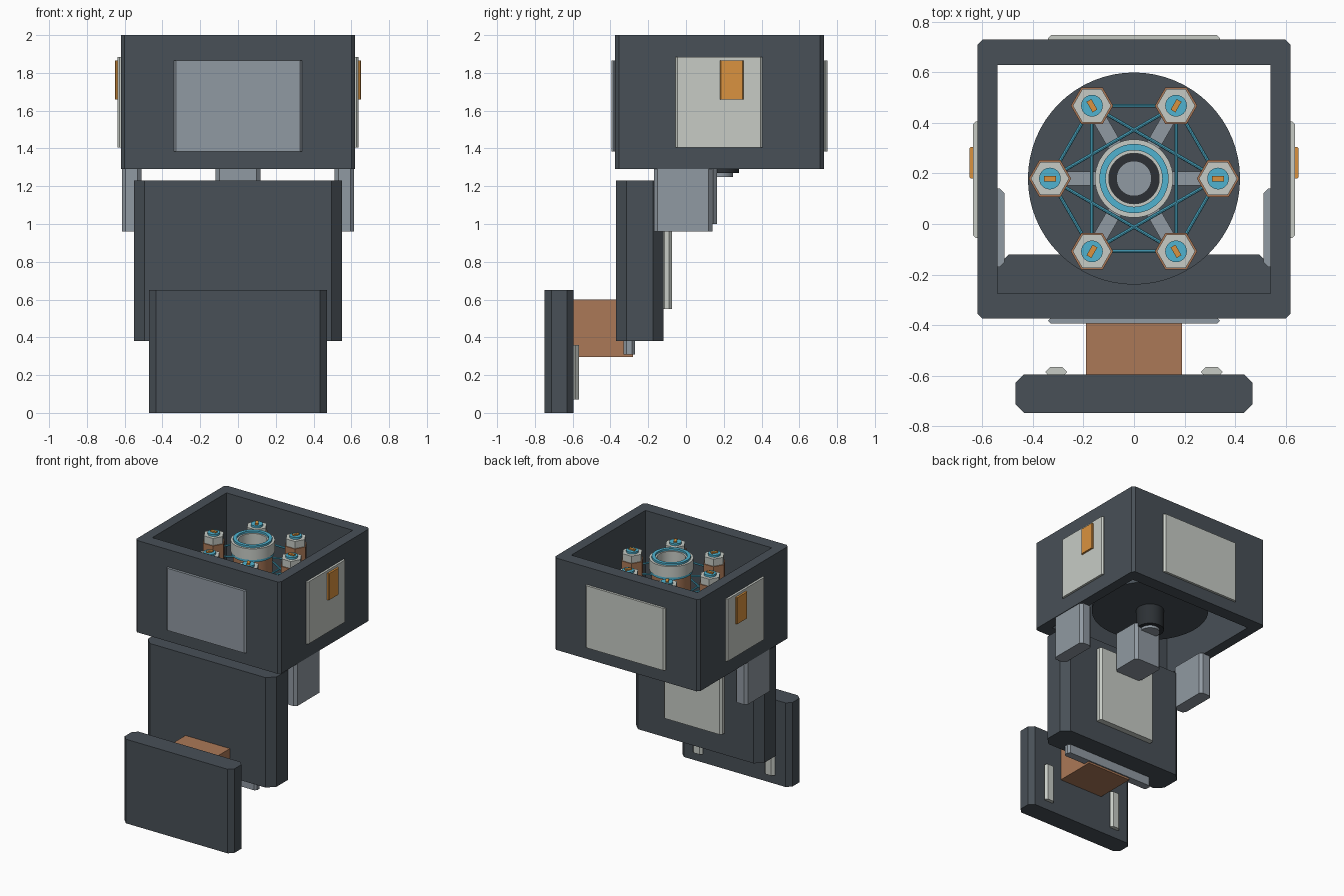
import bpy, bmesh, math
from mathutils import Vector, Matrix

if "Cube" in bpy.data.objects:
    bpy.data.objects.remove(bpy.data.objects["Cube"])


def mat(name, r, g, b):
    m = bpy.data.materials.new(name)
    m.diffuse_color = (r, g, b, 1)
    m.use_nodes = True
    m.node_tree.nodes["Principled BSDF"].inputs["Base Color"].default_value = m.diffuse_color
    return m


DARK = mat("slate", 0.065, 0.08, 0.095)
BLACK = mat("black", 0.025, 0.03, 0.035)
STEEL = mat("steel", 0.28, 0.32, 0.36)
PALE = mat("pale", 0.57, 0.6, 0.56)
COPPER = mat("copper", 0.41, 0.19, 0.095)
CYAN = mat("cyan", 0.08, 0.45, 0.63)
ORANGE = mat("orange", 0.7, 0.29, 0.05)


def rect(x0, x1, y0, y1, c):
    """Rectangle outline with chamfered corners."""
    return [(x0 + c, y0), (x1 - c, y0), (x1, y0 + c), (x1, y1 - c),
            (x1 - c, y1), (x0 + c, y1), (x0, y1 - c), (x0, y0 + c)]


def ngon(cx, cy, r, n):
    return [(cx + r * math.cos(math.tau * i / n), cy + r * math.sin(math.tau * i / n)) for i in range(n)]


def loft(name, loops, m, closed=False, smooth=False):
    """Skin a stack of (outline, z) loops; closed joins last loop to first."""
    bm = bmesh.new()
    rings = [[bm.verts.new((x, y, z)) for x, y in pts] for pts, z in loops]
    n = len(rings[0])
    for k in range(len(rings) if closed else len(rings) - 1):
        a, b = rings[k], rings[(k + 1) % len(rings)]
        for i in range(n):
            j = (i + 1) % n
            bm.faces.new((a[i], a[j], b[j], b[i]))
    if not closed:
        bm.faces.new(rings[0][::-1])
        bm.faces.new(rings[-1])
    bmesh.ops.remove_doubles(bm, verts=bm.verts, dist=1e-5)
    bmesh.ops.recalc_face_normals(bm, faces=bm.faces)
    me = bpy.data.meshes.new(name)
    bm.to_mesh(me)
    bm.free()
    ob = bpy.data.objects.new(name, me)
    bpy.context.collection.objects.link(ob)
    me.materials.append(m)
    if smooth:
        bpy.ops.object.select_all(action='DESELECT')
        ob.select_set(True)
        bpy.context.view_layer.objects.active = ob
        bpy.ops.object.shade_smooth_by_angle(angle=math.radians(35))
    return ob


def block(name, x0, x1, y0, y1, z0, z1, c, m):
    return loft(name, [(rect(x0, x1, y0, y1, c), z0), (rect(x0, x1, y0, y1, c), z1)], m)


def pair(name, x0, x1, *rest):
    block(name + "_right", x0, x1, *rest)
    block(name + "_left", -x1, -x0, *rest)


def drum(name, cx, cy, r, z0, z1, m, n=48):
    return loft(name, [(ngon(cx, cy, r, n), z0), (ngon(cx, cy, r, n), z1)], m, smooth=n > 6)


CY = 0.18


def ring(name, r0, r1, z0, z1, m):
    a, b = ngon(0, CY, r0, 48), ngon(0, CY, r1, 48)
    return loft(name, [(b, z0), (b, z1), (a, z1), (a, z0)], m, True, True)


def rod(name, p, q, r, m, n=8):
    p, q = Vector(p), Vector(q)
    ob = loft(name, [(ngon(0, 0, r, n), 0), (ngon(0, 0, r, n), (q - p).length)], m, smooth=True)
    ob.matrix_world = Matrix.Translation(p) @ (q - p).to_track_quat('Z', 'Y').to_matrix().to_4x4()


# open housing
outer, inner = rect(-0.62, 0.62, -0.375, 0.73, 0.02), rect(-0.54, 0.54, -0.275, 0.63, 0)
loft("housing", [(outer, 1.29), (outer, 2), (inner, 2), (inner, 1.29)], DARK, True)
block("front_panel", -0.34, 0.34, -0.395, -0.37, 1.385, 1.865, 0.012, STEEL)
block("back_panel", -0.34, 0.34, 0.72, 0.748, 1.385, 1.865, 0.012, PALE)
pair("side_panel", 0.61, 0.637, -0.055, 0.405, 1.405, 1.885, 0.01, PALE)
pair("side_tag", 0.63, 0.652, 0.18, 0.305, 1.66, 1.865, 0.006, ORANGE)

# middle block, lower plate and their details
block("middle_block", -0.55, 0.55, -0.37, -0.12, 0.38, 1.23, 0.055, DARK)
block("middle_back_panel", -0.25, 0.25, -0.13, -0.075, 0.55, 1.15, 0.015, PALE)
block("middle_foot_strip", -0.385, 0.385, -0.33, -0.27, 0.31, 0.39, 0.015, STEEL)
block("lower_plate", -0.47, 0.47, -0.748, -0.595, 0, 0.65, 0.035, DARK)
pair("lower_strip", 0.265, 0.35, -0.605, -0.567, 0.07, 0.36, 0.018, PALE)
block("connector", -0.19, 0.19, -0.6, -0.28, 0.295, 0.6, 0, COPPER)

# hanging brackets
pair("side_bracket", 0.512, 0.615, -0.17, 0.14, 0.96, 1.295, 0.02, STEEL)
block("centre_bracket", -0.118, 0.118, -0.075, 0.165, 1.0, 1.3, 0.02, STEEL)

# turntable, shaft and hub
drum("turntable", 0, CY, 0.42, 1.43, 1.5, DARK, 64)
drum("shaft_core", 0, CY, 0.07, 1.25, 1.86, STEEL)
ring("shaft_sleeve", 0.07, 0.1, 1.27, 1.84, BLACK)
ring("hub_body", 0.1, 0.14, 1.5, 1.85, COPPER)
ring("hub_lower_band", 0.1, 0.15, 1.85, 1.87, CYAN)
ring("hub_cap", 0.1, 0.155, 1.87, 1.955, PALE)
ring("hub_top_band", 0.112, 0.137, 1.95, 1.97, CYAN)

# six posts with caps, spokes and bracing wires
pts = [(x, y) for x, y in ngon(0, CY, 0.333, 6)]
for i, (x, y) in enumerate(pts):
    a = math.tau * i / 6
    drum(f"post_{i}", x, y, 0.084, 1.5, 1.855, COPPER, 6)
    drum(f"post_cap_{i}", x, y, 0.076, 1.855, 1.91, PALE, 6)
    drum(f"post_disc_{i}", x, y, 0.043, 1.905, 1.925, CYAN, 24)
    key = block(f"post_key_{i}", -0.024, 0.024, -0.011, 0.011, 1.92, 1.935, 0, ORANGE)
    key.matrix_world = Matrix.Translation((x, y, 0)) @ Matrix.Rotation(a, 4, 'Z')
    spoke = block(f"spoke_{i}", 0.12, 0.29, -0.028, 0.028, 1.49, 1.56, 0, STEEL)
    spoke.matrix_world = Matrix.Translation((0, CY, 0)) @ Matrix.Rotation(a, 4, 'Z')
    for step, z in ((1, 1.8), (2, 1.74)):
        qx, qy = pts[(i + step) % 6]
        rod(f"wire_{step}_{i}", (x, y, z), (qx, qy, z), 0.007, CYAN)
